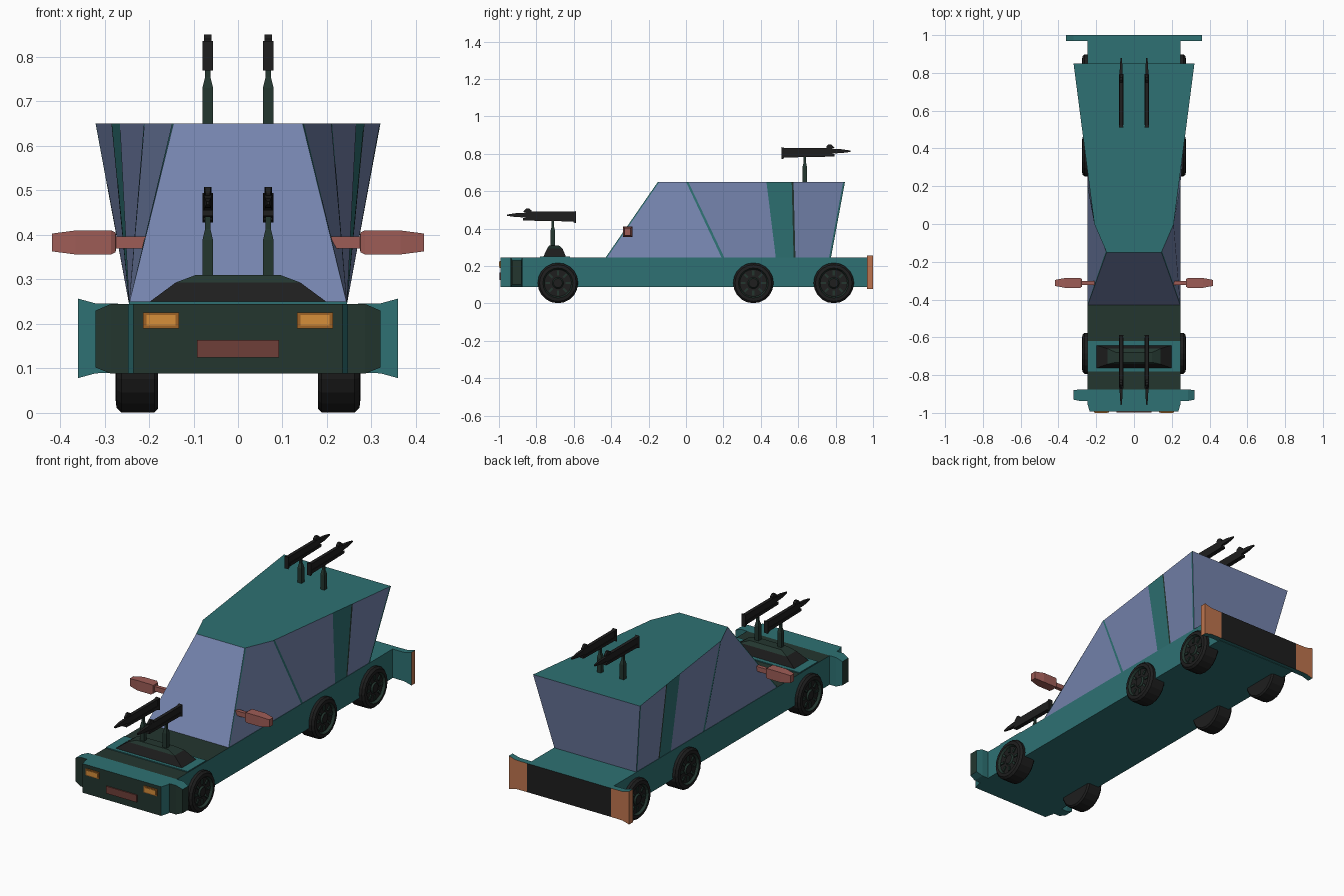
import bpy, bmesh, math
from mathutils import Vector

if "Cube" in bpy.data.objects:
    bpy.data.objects.remove(bpy.data.objects["Cube"])


def material(name, r, g, b):
    def lin(c):
        c /= 255
        return c / 12.92 if c < 0.04045 else ((c + 0.055) / 1.055) ** 2.4
    m = bpy.data.materials.new(name)
    m.diffuse_color = (lin(r), lin(g), lin(b), 1)
    m.use_nodes = True
    m.node_tree.nodes["Principled BSDF"].inputs["Base Color"].default_value = m.diffuse_color
    return m


TEAL = material("teal_paint", 46, 113, 115)
GLASS = material("blue_glass", 117, 132, 174)
GREEN = material("dark_green", 35, 54, 47)
BLACK = material("black", 30, 30, 30)
LAMP = material("headlight_orange", 214, 142, 58)
FRAME = material("dark_orange", 158, 98, 38)
TAIL = material("tail_orange", 190, 116, 78)
MIRROR = material("mirror_red", 158, 92, 86)
PLATE = material("plate_brown", 110, 62, 56)


def loft(name, rings, mats, rule=None):
    """Skin equal rings of points, cap the ends, pick materials by rule(face, ring, side)."""
    bm = bmesh.new()
    vs = [[bm.verts.new(p) for p in ring] for ring in rings]
    n = len(rings[0])
    tags = {}
    for k in range(len(vs) - 1):
        for i in range(n):
            j = (i + 1) % n
            tags[bm.faces.new((vs[k][i], vs[k][j], vs[k + 1][j], vs[k + 1][i]))] = (k, i)
    tags[bm.faces.new(vs[0])] = (-1, -1)
    tags[bm.faces.new(vs[-1])] = (len(vs), -1)
    bmesh.ops.recalc_face_normals(bm, faces=bm.faces)
    bm.normal_update()
    if rule:
        for f, (k, i) in tags.items():
            f.material_index = rule(f, k, i)
    me = bpy.data.meshes.new(name)
    bm.to_mesh(me)
    bm.free()
    for m in mats:
        me.materials.append(m)
    ob = bpy.data.objects.new(name, me)
    bpy.context.collection.objects.link(ob)
    return ob


def rect_x(x, y0, y1, z0, z1):
    return [(x, y0, z0), (x, y1, z0), (x, y1, z1), (x, y0, z1)]


def rect_y(y, x0, x1, z0, z1):
    return [(x0, y, z0), (x1, y, z0), (x1, y, z1), (x0, y, z1)]


def rect_z(z, x0, x1, y0, y1):
    return [(x0, y0, z), (x1, y0, z), (x1, y1, z), (x0, y1, z)]


def box(name, x0, x1, y0, y1, z0, z1, mat):
    return loft(name, [rect_z(z0, x0, x1, y0, y1), rect_z(z1, x0, x1, y0, y1)], [mat])


# Lower body: dark nose and dark hood top
def body_rule(f, k, i):
    c = f.calc_center_median()
    return int(f.normal.y < -0.9 or (f.normal.z > 0.9 and -0.88 < c.y < -0.43))


loft("lower_body", [rect_y(y, -w, w, 0.088, 0.245) for y, w in
                    ((-0.992, 0.235), (-0.95, 0.247), (-0.875, 0.247), (-0.43, 0.247), (0.98, 0.247))],
     [TEAL, GREEN], body_rule)

# Cabin: side columns as (bottom y, top y), with glass between teal pillars
cols = [(-0.43, -0.15), (-0.422, -0.142), (0.19, 0.0), (0.205, 0.012), (0.48, 0.43),
        (0.575, 0.565), (0.585, 0.575), (0.765, 0.84), (0.775, 0.85)]
side = [0, 1, 0, 1, 0, 2, 1, 0]
panel = side + [1] + side[::-1] + [1]


def roof_x(y):
    return 0.145 + (y + 0.15) / 0.15 * 0.065 if y < 0 else 0.21 + y / 0.85 * 0.11


low = [(0.245, b, 0.245) for b, t in cols]
top = [(roof_x(t), t, 0.65) for b, t in cols]
low += [(-x, y, z) for x, y, z in low[::-1]]
top += [(-x, y, z) for x, y, z in top[::-1]]
loft("cabin", [low, top], [TEAL, GLASS, GREEN], lambda f, k, i: panel[i] if i >= 0 else 0)

# Front bumper with dark front and ends
loft("front_bumper", [rect_x(x, *r) for x, r in (
    (-0.32, (-0.93, -0.88, 0.102, 0.23)), (-0.285, (-0.937, -0.875, 0.088, 0.245)),
    (0.285, (-0.937, -0.875, 0.088, 0.245)), (0.32, (-0.93, -0.88, 0.102, 0.23)))],
    [TEAL, GREEN], lambda f, k, i: int(f.normal.y < -0.9 or abs(f.normal.x) > 0.9))


# Rear bumper, flared at the ends, with orange lights round a black panel
def rear_rule(f, k, i):
    if abs(f.normal.x) > 0.9:
        return 1
    if f.normal.y > 0.9:
        return 1 if abs(f.calc_center_median().x) > 0.25 else 2
    return 0


loft("rear_bumper", [rect_x(x, 0.968, 1.0, 0.09 - d, 0.245 + d) for x, d in (
    (-0.36, 0.012), (-0.32, 0.001), (-0.25, 0), (0.25, 0), (0.32, 0.001), (0.36, 0.012))],
    [TEAL, TAIL, BLACK], rear_rule)

# Gun pedestal on the hood
box("hood_frame", -0.245, 0.245, -0.78, -0.62, 0.24, 0.25, TEAL)
loft("hood_pedestal", [rect_z(0.245, -0.205, 0.205, -0.765, -0.64),
                       rect_z(0.293, -0.14, 0.14, -0.742, -0.66),
                       rect_z(0.31, -0.095, 0.095, -0.732, -0.68)],
     [BLACK, GREEN], lambda f, k, i: int(k > 0))

# Number plate (blank)
box("front_plate", -0.092, 0.092, -0.998, -0.985, 0.125, 0.164, PLATE)


# Gun on a post, pointing along d (+1 back, -1 front)
def gun(name, x, y, z, d):
    loft(name + "_post", [rect_z(z + h, x - w, x + w, y - w, y + w) for h, w in
                          ((-0.005, 0.012), (0.08, 0.012), (0.105, 0.006), (0.15, 0.006))], [GREEN])

    def piece(part, *secs):
        loft(name + "_" + part, [rect_y(y + d * u, x - w, x + w, z + a, z + b)
                                 for u, w, a, b in secs], [BLACK])
    piece("body", (-0.115, 0.009, 0.148, 0.182), (0.14, 0.009, 0.148, 0.182),
          (0.165, 0.006, 0.155, 0.172))
    piece("rail", (-0.112, 0.012, 0.13, 0.148), (0.16, 0.012, 0.135, 0.148))
    piece("butt", (-0.125, 0.012, 0.12, 0.186), (-0.11, 0.01, 0.126, 0.182))
    piece("barrel", (0.16, 0.008, 0.152, 0.176), (0.2, 0.007, 0.154, 0.174),
          (0.245, 0.003, 0.16, 0.167))
    piece("sight", (0.115, 0.008, 0.18, 0.19), (0.127, 0.008, 0.18, 0.2),
          (0.14, 0.007, 0.18, 0.2), (0.158, 0.005, 0.18, 0.184))


# Wheel: revolved profile of (x, radius), with lugs in the dish
def wheel(name, s, y):
    prof = [(0.18, 0.1), (0.188, 0.108), (0.262, 0.108), (0.273, 0.098), (0.275, 0.08),
            (0.262, 0.073), (0.262, 0.03), (0.27, 0.024)]
    n = 20
    rings = [[(s * x, y + r * math.cos(2 * math.pi * i / n), 0.109 + r * math.sin(2 * math.pi * i / n))
              for i in range(n)] for x, r in prof]
    loft(name, rings, [BLACK, GREEN], lambda f, k, i: int(k in (4, 6)))
    for i in range(8):
        a = math.pi * i / 4
        c = Vector((s * 0.26, y + 0.054 * math.cos(a), 0.109 + 0.054 * math.sin(a)))
        u = Vector((0, math.cos(a), math.sin(a)))
        v = Vector((0, -math.sin(a), math.cos(a)))
        sq = [c + u * p * 0.013 + v * q * 0.006 for p, q in ((-1, -1), (1, -1), (1, 1), (-1, 1))]
        loft(name + "_lug", [sq, [p + Vector((s * 0.008, 0, 0)) for p in sq]], [GREEN])


# Paired parts
for s, label in ((1, "right"), (-1, "left")):
    gun(label + "_front_gun", s * 0.068, -0.712, 0.308, -1)
    gun(label + "_rear_gun", s * 0.068, 0.635, 0.65, 1)
    for y, pos in ((-0.685, "front"), (0.36, "middle"), (0.79, "rear")):
        wheel(f"{label}_{pos}_wheel", s, y)
    # Headlight
    xs = sorted((s * 0.133, s * 0.213))
    box(label + "_headlight_frame", *xs, -0.997, -0.98, 0.19, 0.226, FRAME)
    xs = sorted((s * 0.141, s * 0.206))
    box(label + "_headlight", *xs, -1.0, -0.98, 0.196, 0.22, LAMP)
    # Wing mirror on its arm
    loft(label + "_mirror", [rect_x(s * x, -0.312 - w, -0.312 + w, 0.383 - h, 0.383 + h) for x, w, h in (
        (0.2, 0.01, 0.013), (0.274, 0.01, 0.013), (0.275, 0.02, 0.022), (0.285, 0.026, 0.027),
        (0.365, 0.026, 0.027), (0.418, 0.016, 0.02))], [MIRROR])
